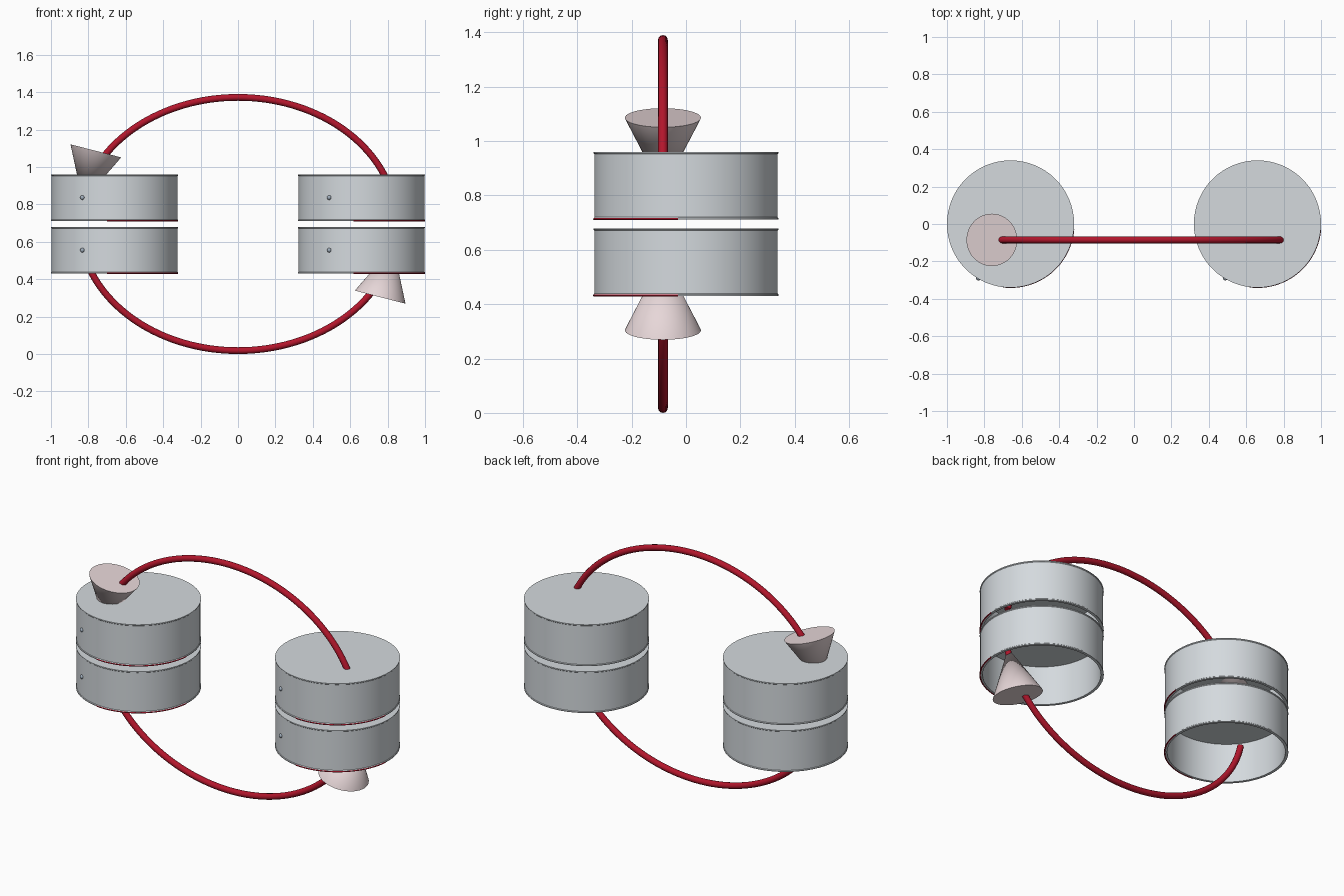
import bpy, math
from mathutils import Vector

if "Cube" in bpy.data.objects:
    bpy.data.objects.remove(bpy.data.objects["Cube"])

CX, CZ, TY = 0.66, 0.695, -0.085     # cup offset, model mid height, arrow plane
A, B = 0.848, 0.677                  # arrow ellipse half axes


def material(name, rgb):
    m = bpy.data.materials.new(name)
    m.diffuse_color = (*rgb, 1)
    m.use_nodes = True
    m.node_tree.nodes["Principled BSDF"].inputs["Base Color"].default_value = m.diffuse_color
    return m


RED = material("red", (0.45, 0.008, 0.025))
PINK = material("pale_pink", (0.80, 0.68, 0.69))
STEEL = material("pale_steel", (0.66, 0.70, 0.73))
BLUE = material("blue_grey", (0.35, 0.42, 0.50))


def smooth(ob):
    bpy.ops.object.select_all(action='DESELECT')
    ob.select_set(True)
    bpy.context.view_layer.objects.active = ob
    bpy.ops.object.shade_smooth_by_angle(angle=math.radians(35))


def add_mesh(name, verts, faces, mat):
    me = bpy.data.meshes.new(name)
    me.from_pydata(verts, [], faces)
    ob = bpy.data.objects.new(name, me)
    bpy.context.collection.objects.link(ob)
    me.materials.append(mat)
    smooth(ob)
    return ob


def lathe(name, profile, loc, mat, n=64):
    """Revolve (r, z) points about z and cap both ends."""
    verts = [(loc[0] + r * math.cos(2 * math.pi * i / n),
              loc[1] + r * math.sin(2 * math.pi * i / n), loc[2] + z)
             for r, z in profile for i in range(n)]
    faces = [(j * n + i, j * n + (i + 1) % n, (j + 1) * n + (i + 1) % n, (j + 1) * n + i)
             for j in range(len(profile) - 1) for i in range(n)]
    last = (len(profile) - 1) * n
    faces += [tuple(reversed(range(n))), tuple(range(last, last + n))]
    return add_mesh(name, verts, faces, mat)


def tube(name, pts, radius, mat, res=4):
    cu = bpy.data.curves.new(name, 'CURVE')
    cu.dimensions = '3D'
    cu.bevel_depth, cu.bevel_resolution, cu.use_fill_caps = radius, res, True
    sp = cu.splines.new('POLY')
    sp.points.add(len(pts) - 1)
    for p, co in zip(sp.points, pts):
        p.co = (*co, 1)
    ob = bpy.data.objects.new(name, cu)
    bpy.context.collection.objects.link(ob)
    bpy.ops.object.select_all(action='DESELECT')
    ob.select_set(True)
    bpy.context.view_layer.objects.active = ob
    bpy.ops.object.convert(target='MESH')
    ob = bpy.context.object
    ob.data.materials.append(mat)
    smooth(ob)


# Four cups: closed on top, open below, thin rims
H = 0.248
CUP = [(0.324, H - 0.010), (0.324, 0.0), (0.340, 0.0), (0.340, 0.005), (0.337, 0.008),
       (0.337, H - 0.008), (0.340, H - 0.005), (0.340, H), (0.322, H)]
for side, x in (("left", -CX), ("right", CX)):
    for level, z in (("upper", 0.712), ("lower", 0.431)):
        tag = f"{level}_{side}"
        lathe(f"{tag}_cup", CUP, (x, 0, z), STEEL)

        # red quarter arc along the front right of the bottom rim
        arc = [math.radians(-97 + 92 * i / 24) for i in range(25)]
        tube(f"{tag}_rim_mark", [(x + 0.338 * math.cos(a), 0.338 * math.sin(a), z + 0.001)
                                 for a in arc], 0.004, RED, 1)

        # small stud on the front wall
        bpy.ops.mesh.primitive_uv_sphere_add(segments=16, ring_count=8, radius=0.012,
                                             location=(x - 0.172, -0.290, z + H / 2))
        stud = bpy.context.object
        stud.name = f"{tag}_stud"
        stud.data.materials.append(BLUE)
        smooth(stud)

# Two curved arrows; the lower is the upper turned half a turn
for name, s in (("upper", 1), ("lower", -1)):
    ts = [math.radians(10.5 + 159 * i / 64) for i in range(65)]
    tube(f"{name}_arrow_shaft", [(s * A * math.cos(t), TY, CZ + s * B * math.sin(t))
                                 for t in ts], 0.018, RED)
    base = Vector((-0.76 * s, TY, CZ + s * 0.391))
    axis = Vector((-0.25 * s, 0, -0.968 * s)).normalized()
    bpy.ops.mesh.primitive_cone_add(vertices=48, radius1=0.14, radius2=0, depth=0.28,
                                    location=base + axis * 0.14,
                                    rotation=axis.to_track_quat('Z', 'Y').to_euler())
    head = bpy.context.object
    head.name = f"{name}_arrow_head"
    head.data.materials.append(PINK)
    smooth(head)
